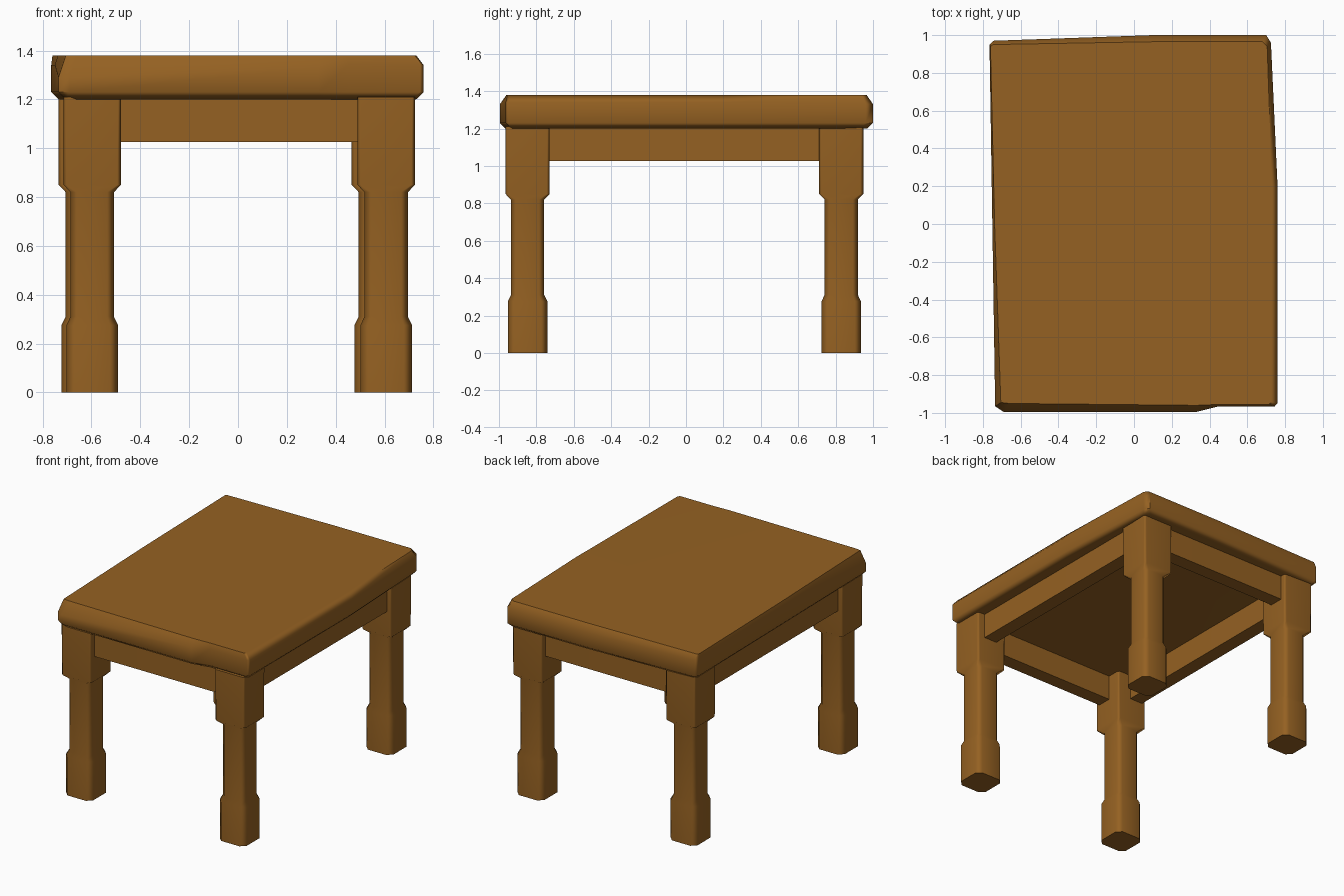
import bpy
import bmesh

cube = bpy.data.objects.get("Cube")
if cube:
    bpy.data.objects.remove(cube, do_unlink=True)

WOOD = (0.30, 0.12, 0.016, 1.0)
wood = bpy.data.materials.new("warm_wood")
wood.use_nodes = True
wood.diffuse_color = WOOD
bsdf = wood.node_tree.nodes["Principled BSDF"]
bsdf.inputs["Base Color"].default_value = WOOD
bsdf.inputs["Roughness"].default_value = 0.8


def finish(name, bm):
    """Turn a bmesh into a softly shaded wooden part."""
    bmesh.ops.recalc_face_normals(bm, faces=bm.faces)
    mesh = bpy.data.meshes.new(name)
    bm.to_mesh(mesh)
    bm.free()
    mesh.materials.append(wood)
    obj = bpy.data.objects.new(name, mesh)
    bpy.context.collection.objects.link(obj)
    bpy.ops.object.select_all(action="DESELECT")
    obj.select_set(True)
    bpy.context.view_layer.objects.active = obj
    bpy.ops.object.shade_smooth_by_angle(angle=0.9)
    normals = obj.modifiers.new("flat_sides", "WEIGHTED_NORMAL")
    normals.keep_sharp = True
    return obj


def loft(name, rings):
    """Skin a stack of equal-length rings and cap both ends."""
    bm = bmesh.new()
    loops = [[bm.verts.new(p) for p in ring] for ring in rings]
    n = len(loops[0])
    for low, high in zip(loops, loops[1:]):
        for i in range(n):
            j = (i + 1) % n
            bm.faces.new((low[i], low[j], high[j], high[i]))
    bm.faces.new(loops[0][::-1])
    bm.faces.new(loops[-1])
    return finish(name, bm)


def chamfered_square(cx, cy, z, hx, hy, c):
    """Square section with its four corners cut off."""
    pts = [(hx, c - hy), (hx, hy - c), (hx - c, hy), (c - hx, hy),
           (-hx, hy - c), (-hx, c - hy), (c - hx, -hy), (hx - c, -hy)]
    return [(cx + x, cy + y, z) for x, y in pts]


def beam(name, x0, x1, y0, y1, z0, z1):
    hx, hy = (x1 - x0) / 2, (y1 - y0) / 2
    cx, cy = (x0 + x1) / 2, (y0 + y1) / 2
    return loft(name, [chamfered_square(cx, cy, z, hx, hy, 0.008) for z in (z0, z1)])


# Legs: thick foot, slimmer shaft, square block under the top
LEG_PROFILE = [  # height, half width, corner cut
    (0.0, 0.106, 0.034), (0.275, 0.106, 0.034), (0.31, 0.089, 0.028),
    (0.82, 0.089, 0.028), (0.85, 0.118, 0.016), (1.21, 0.118, 0.012),
]
LEGS = {
    "front_right_leg": (-0.597, -0.847),
    "front_left_leg": (0.607, -0.847),
    "back_right_leg": (-0.617, 0.83),
    "back_left_leg": (0.583, 0.83),
}
for name, (x, y) in LEGS.items():
    loft(name, [chamfered_square(x, y, z, w, w, c) for z, w, c in LEG_PROFILE])

# Aprons between the leg blocks
beam("front_apron", -0.6, 0.6, -0.925, -0.825, 1.025, 1.21)
beam("back_apron", -0.6, 0.58, 0.81, 0.91, 1.025, 1.21)
beam("left_apron", 0.57, 0.67, -0.84, 0.83, 1.025, 1.21)
beam("right_apron", -0.68, -0.58, -0.84, 0.83, 1.025, 1.21)

# Worn, slightly crooked table top with uneven bevelled edges
OUTLINE = [  # x, y, inward shift of the upper edge in x and y, rim height
    (-0.735, -0.965, 0.03, 0.02, 1.29), (-0.69, -0.995, 0.03, 0.045, 1.29),
    (0.33, -0.995, 0.0, 0.035, 1.33), (0.45, -0.965, 0.0, 0.01, 1.34),
    (0.745, -0.965, -0.03, 0.01, 1.34), (0.76, -0.95, -0.035, 0.01, 1.34),
    (0.76, 0.2, -0.03, 0.0, 1.34), (0.725, 0.96, -0.02, -0.02, 1.33),
    (0.7, 1.0, -0.02, -0.035, 1.33), (0.1, 1.0, 0.0, -0.035, 1.33),
    (-0.745, 0.97, 0.0, -0.02, 1.34), (-0.765, 0.95, 0.005, -0.01, 1.34),
    (-0.75, 0.0, 0.012, 0.0, 1.34),
]
under = [(x * 0.96, y * 0.97, 1.2) for x, y, *_ in OUTLINE]
lower = [(x, y, 1.23) for x, y, *_ in OUTLINE]
upper = [(x, y, z) for x, y, _, _, z in OUTLINE]
surface = [(x + dx, y + dy, 1.38) for x, y, dx, dy, _ in OUTLINE]
loft("table_top", [under, lower, upper, surface])
